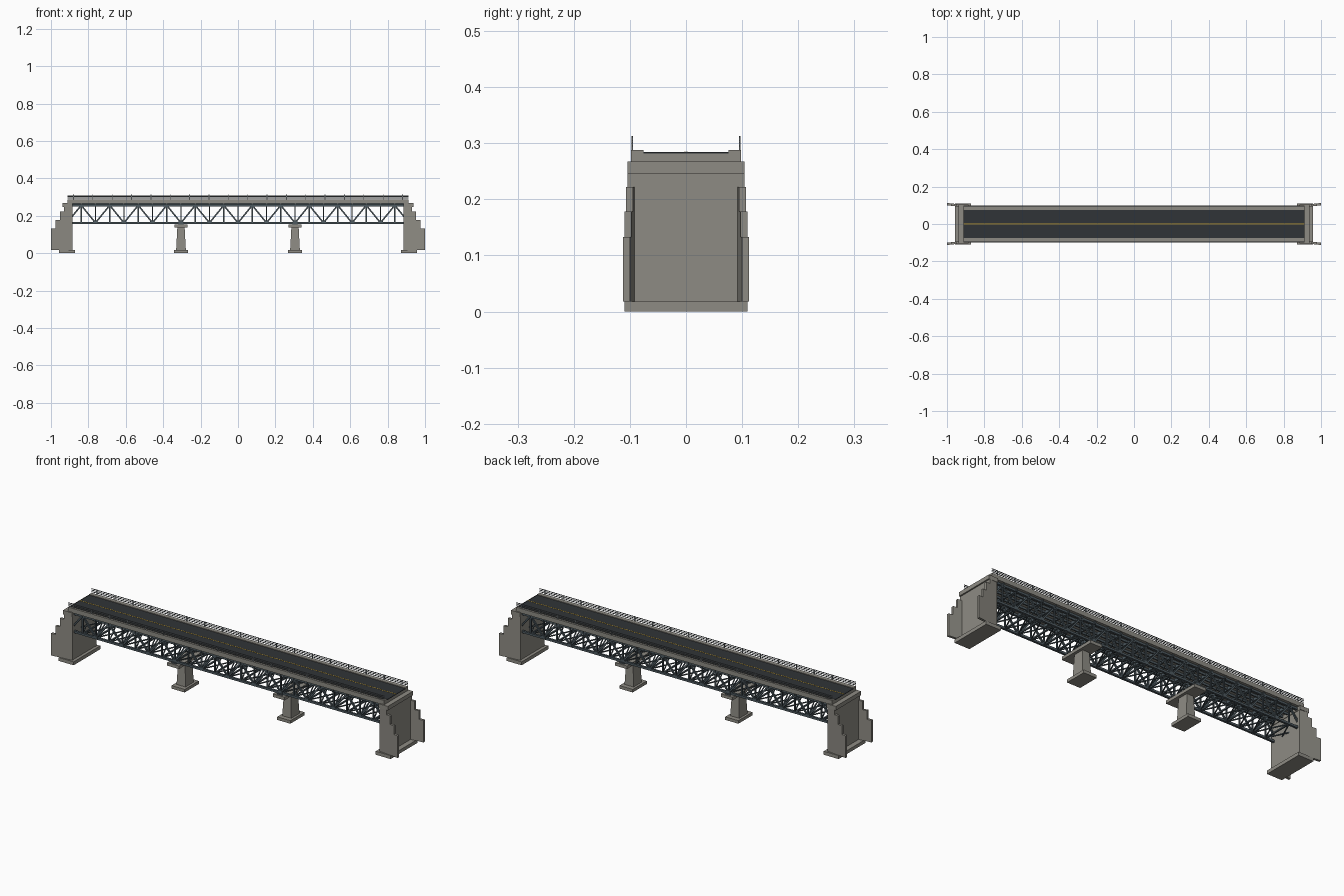
import bpy, bmesh
from mathutils import Vector, Matrix

if "Cube" in bpy.data.objects:
    bpy.data.objects.remove(bpy.data.objects["Cube"])


def material(name, r, g, b):
    m = bpy.data.materials.new(name)
    m.diffuse_color = (r, g, b, 1)
    m.use_nodes = True
    m.node_tree.nodes["Principled BSDF"].inputs["Base Color"].default_value = m.diffuse_color
    return m


CONCRETE = material("concrete", 0.27, 0.26, 0.23)
STEEL = material("steel", 0.075, 0.10, 0.115)
RAIL = material("rail_steel", 0.16, 0.18, 0.19)
ASPHALT = material("asphalt", 0.03, 0.034, 0.038)
YELLOW = material("lane_paint", 0.5, 0.33, 0.04)


def finish(bm, name, mat):
    bmesh.ops.recalc_face_normals(bm, faces=bm.faces)
    me = bpy.data.meshes.new(name)
    bm.to_mesh(me)
    bm.free()
    me.materials.append(mat)
    ob = bpy.data.objects.new(name, me)
    bpy.context.collection.objects.link(ob)
    return ob


def box(bm, x0, x1, y0, y1, z0, z1):
    m = Matrix.Translation(((x0 + x1) / 2, (y0 + y1) / 2, (z0 + z1) / 2))
    m = m @ Matrix.Diagonal((abs(x1 - x0), abs(y1 - y0), abs(z1 - z0), 1))
    return bmesh.ops.create_cube(bm, size=1, matrix=m)["verts"]


def beam(bm, p, q, w, h):
    """Rectangular bar from p to q, w wide sideways and h deep."""
    p, q = Vector(p), Vector(q)
    d = (q - p).normalized()
    up = Vector((0, 0, 1)) if abs(d.z) < 0.99 else Vector((1, 0, 0))
    side = up.cross(d).normalized()
    top = d.cross(side)
    r = Matrix((side, top, d)).transposed().to_4x4()
    m = Matrix.Translation((p + q) / 2) @ r @ Matrix.Diagonal((w, h, (q - p).length, 1))
    bmesh.ops.create_cube(bm, size=1, matrix=m)


SIDES = (-1, 1)
PANEL, N = 0.0762, 24
TY, ZB, ZT = 0.082, 0.162, 0.256       # truss plane, lower and upper chord
nodes = [(i - N / 2) * PANEL for i in range(N + 1)]
END = 0.912

# Deck slab, raised sidewalks, road surface and centre lines
bm = bmesh.new()
box(bm, -END, END, -0.0975, 0.0975, 0.265, 0.282)
finish(bm, "deck_slab", CONCRETE)
bm = bmesh.new()
for s in SIDES:
    box(bm, -END, END, s * 0.076, s * 0.0978, 0.2645, 0.288)
finish(bm, "sidewalks", CONCRETE)
bm = bmesh.new()
box(bm, -END, END, -0.076, 0.076, 0.281, 0.2845)
finish(bm, "road_surface", ASPHALT)
bm = bmesh.new()
for s in SIDES:
    box(bm, -END, END, s * 0.001, s * 0.003, 0.284, 0.285)
finish(bm, "centre_lines", YELLOW)

# Railings: posts and horizontal bars
for s, side in zip(SIDES, ("front", "back")):
    bm = bmesh.new()
    for i in range(-8, 10):
        x = (i - 0.5) * 0.1035
        box(bm, x - 0.0022, x + 0.0022, s * 0.0942, s * 0.0975, 0.287, 0.3125)
    for z in (0.295, 0.303, 0.3105):
        box(bm, -END, END, s * 0.0945, s * 0.097, z - 0.0015, z + 0.0015)
    finish(bm, side + "_railing", RAIL)

# Two side trusses: chords, verticals, zigzag diagonals, gusset plates
for s, side in zip(SIDES, ("front", "back")):
    y = s * TY
    bm = bmesh.new()
    for z in (ZB, ZT):
        beam(bm, (nodes[0], y, z), (nodes[-1], y, z), 0.011, 0.011)
    for i, x in enumerate(nodes):
        beam(bm, (x, y, ZB), (x, y, ZT), 0.007, 0.007)
        zg = ZT - 0.004 if i % 2 else ZB + 0.004
        box(bm, x - 0.012, x + 0.012, y - 0.0065, y + 0.0065, zg - 0.009, zg + 0.009)
        if i < N:
            a, b = (ZT, ZB) if i % 2 else (ZB, ZT)
            beam(bm, (x, y, a), (nodes[i + 1], y, b), 0.008, 0.008)
    finish(bm, side + "_truss", STEEL)

# Floor beams, stringers
bm = bmesh.new()
for x in nodes:
    box(bm, x - 0.004, x + 0.004, -0.092, 0.092, 0.25, 0.265)
for y in (-0.05, -0.017, 0.017, 0.05):
    box(bm, -END, END, y - 0.003, y + 0.003, 0.254, 0.265)
finish(bm, "floor_beams", STEEL)

# Lower struts, lateral X bracing and sway frames
bm = bmesh.new()
for i, x in enumerate(nodes):
    beam(bm, (x, -TY, ZB), (x, TY, ZB), 0.007, 0.007)
    for s in SIDES:
        if i < N:
            beam(bm, (x, -s * TY, ZB), (nodes[i + 1], s * TY, ZB), 0.005, 0.005)
        if i % 2 == 0:
            beam(bm, (x, -s * TY, ZB), (x, s * TY, ZT), 0.005, 0.005)
finish(bm, "cross_bracing", STEEL)

# Piers: footing, tapered column, cap and bearings
for s, side in zip(SIDES, ("left", "right")):
    x = s * 4 * PANEL
    bm = bmesh.new()
    box(bm, x - 0.038, x + 0.038, -0.058, 0.058, 0, 0.016)
    for v in box(bm, x - 0.026, x + 0.026, -0.034, 0.034, 0.016, 0.138):
        if v.co.z > 0.1:
            v.co.x = x + (v.co.x - x) * 0.75
            v.co.y *= 0.85
    box(bm, x - 0.034, x + 0.034, -0.1, 0.1, 0.137, 0.153)
    finish(bm, side + "_pier", CONCRETE)
    bm = bmesh.new()
    for t in SIDES:
        box(bm, x - 0.014, x + 0.014, t * TY - 0.011, t * TY + 0.011, 0.152, 0.159)
    finish(bm, side + "_pier_bearings", STEEL)

# Abutments: footing, wall, seat cap and back wall
for s, side in zip(SIDES, ("left", "right")):
    bm = bmesh.new()
    box(bm, s * 0.871, s * 0.957, -0.11, 0.11, 0, 0.018)
    box(bm, s * 0.887, s * 0.93, -0.099, 0.099, 0.018, 0.247)
    box(bm, s * 0.884, s * 0.937, -0.104, 0.104, 0.246, 0.267)
    finish(bm, side + "_abutment", CONCRETE)

    # Stepped wing walls that flare outwards
    steps = ((0.93, 0.265), (0.953, 0.222), (0.976, 0.178), (1.0, 0.133))
    outline, x0 = [(0.885, 0.018), (0.885, 0.265)], 0.885
    for x, z in steps:
        if x0 != 0.885:
            outline.append((x0, z))
        outline.append((x, z))
        x0 = x
    outline.append((1.0, 0.018))
    for t in SIDES:
        bm = bmesh.new()
        f = bm.faces.new([bm.verts.new((s * x, t * (0.0995 + (x - 0.885) * 0.113), z))
                          for x, z in outline])
        ext = bmesh.ops.extrude_face_region(bm, geom=[f])
        bmesh.ops.translate(bm, vec=(0, -t * 0.0125, 0),
                            verts=[g for g in ext["geom"] if isinstance(g, bmesh.types.BMVert)])
        finish(bm, f"{side}_{'front' if t < 0 else 'back'}_wing_wall", CONCRETE)
